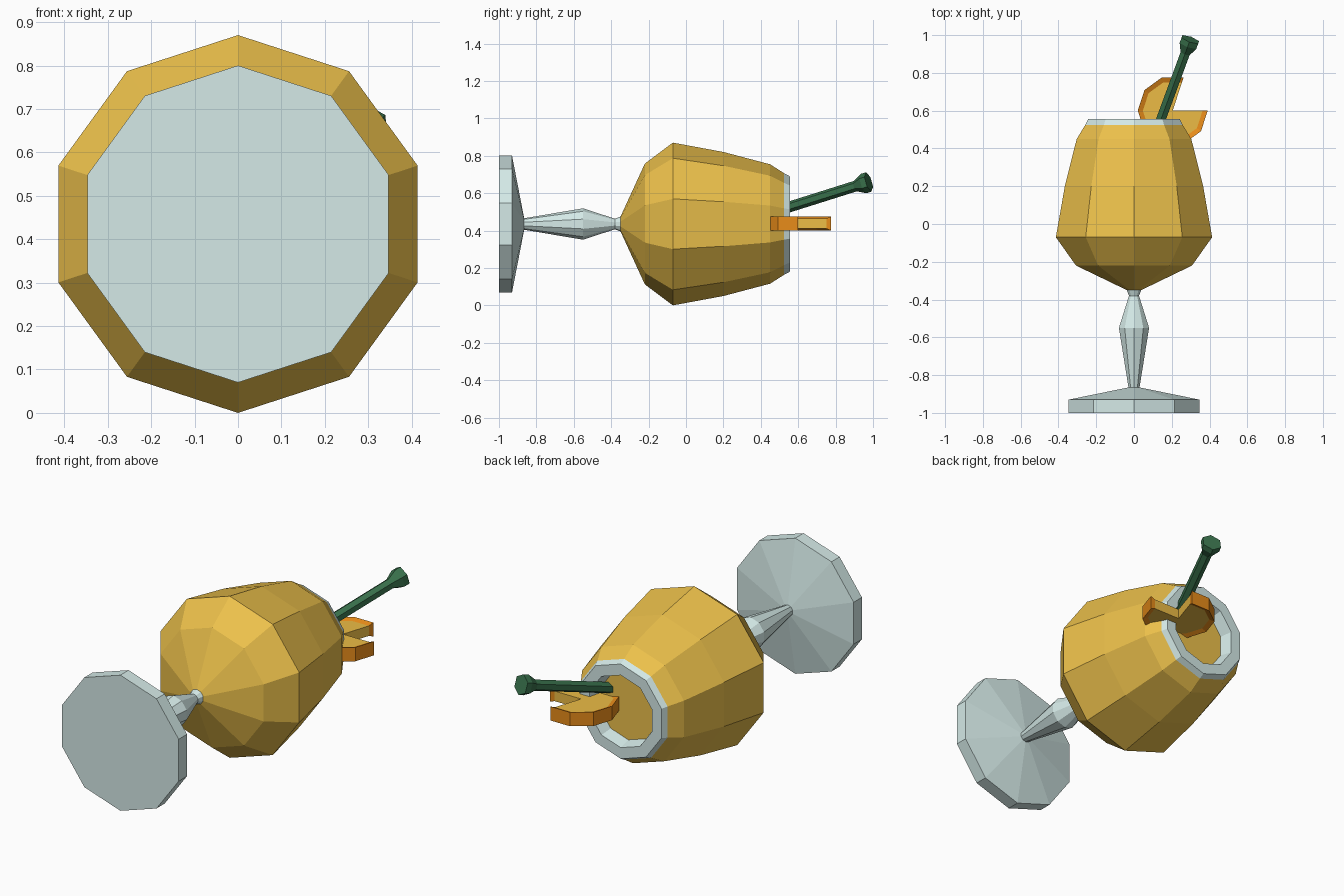
import bpy, bmesh
from math import sin, cos, radians
from mathutils import Vector

if "Cube" in bpy.data.objects:
    bpy.data.objects.remove(bpy.data.objects["Cube"])

AXIS_Z = 0.435  # height of the glass axis; the goblet lies along y


def material(name, rgb):
    m = bpy.data.materials.new(name)
    m.diffuse_color = (*rgb, 1)
    m.use_nodes = True
    m.node_tree.nodes["Principled BSDF"].inputs["Base Color"].default_value = m.diffuse_color
    return m


GLASS = material("pale_glass", (0.66, 0.82, 0.80))
DRINK = material("golden_drink", (0.84, 0.53, 0.07))
RIND = material("orange_rind", (0.80, 0.26, 0.01))
PULP = material("orange_pulp", (0.84, 0.50, 0.06))
GREEN = material("dark_green", (0.04, 0.16, 0.07))


def finish(name, bm, *mats):
    bmesh.ops.recalc_face_normals(bm, faces=bm.faces)
    me = bpy.data.meshes.new(name)
    bm.to_mesh(me)
    bm.free()
    for m in mats:
        me.materials.append(m)
    ob = bpy.data.objects.new(name, me)
    bpy.context.collection.objects.link(ob)
    return ob


def lathe(name, profile, mat, sides=10, origin=(0, 0, AXIS_Z), axis=(0, 1, 0), closed=False):
    """Faceted solid of (distance along axis, radius) rings, capped or closed into a torus."""
    axis = Vector(axis).normalized()
    up = (Vector((0, 0, 1)) - axis * axis.z).normalized()
    side = axis.cross(up)
    bm = bmesh.new()
    rings = []
    for d, r in profile:
        rings.append([bm.verts.new(Vector(origin) + axis * d
                      + up * r * cos(radians(360 * i / sides))
                      + side * r * sin(radians(360 * i / sides))) for i in range(sides)])
    pairs = list(zip(rings, rings[1:]))
    if closed:
        pairs.append((rings[-1], rings[0]))
    else:
        bm.faces.new(rings[0])
        bm.faces.new(rings[-1])
    for a, b in pairs:
        for i in range(sides):
            j = (i + 1) % sides
            bm.faces.new((a[i], a[j], b[j], b[i]))
    return finish(name, bm, mat)


# Foot and stem
lathe("foot", [(-1, 0.365), (-0.93, 0.365), (-0.865, 0.03)], GLASS)
lathe("stem", [(-0.87, 0.03), (-0.55, 0.084), (-0.38, 0.028), (-0.345, 0.042)], GLASS)

# Filled bowl, its glass rim, and the recessed drink surface
lathe("bowl", [(-0.35, 0.04), (-0.22, 0.323), (-0.07, 0.435), (0.2, 0.385),
               (0.45, 0.319), (0.525, 0.271), (0.525, 0.20), (0.49, 0.18)], DRINK)
lathe("rim", [(0.525, 0.271), (0.555, 0.255), (0.555, 0.195), (0.49, 0.178)],
      GLASS, closed=True)

# Orange slice: ten-sided wheel with two segments removed, pulp recessed in the rind
bm = bmesh.new()
cx, cy, cz = 0.205, 0.60, 0.4375
angles = [radians(72 + 36 * i) for i in range(9)]


def arc(r, z):
    return [bm.verts.new((cx + r * cos(a), cy + r * sin(a), cz + z)) for a in angles]


outer_low, outer_top = arc(0.185, -0.0375), arc(0.185, 0.0375)
inner_low, inner_top = arc(0.158, -0.027), arc(0.158, 0.027)
hub_low = bm.verts.new((cx, cy, cz - 0.027))
hub_top = bm.verts.new((cx, cy, cz + 0.027))
for i in range(8):
    for a, b in ((outer_low, outer_top), (outer_top, inner_top), (inner_low, outer_low)):
        bm.faces.new((a[i], a[i + 1], b[i + 1], b[i]))
    for ring, hub in ((inner_low, hub_low), (inner_top, hub_top)):
        bm.faces.new((ring[i], ring[i + 1], hub)).material_index = 1
for i in (0, 8):
    bm.faces.new((inner_low[i], inner_top[i], hub_top, hub_low)).material_index = 1
    bm.faces.new((outer_low[i], outer_top[i], inner_top[i], inner_low[i]))
finish("orange_slice", bm, RIND, PULP)

# Straw with a flared end, leaning out of the mouth
tip, base = Vector((0.298, 0.977, 0.66)), Vector((0.108, 0.46, 0.497))
length = (tip - base).length
lathe("straw", [(0, 0.029), (length - 0.08, 0.029), (length - 0.03, 0.054), (length, 0.054)],
      GREEN, sides=6, origin=base, axis=tip - base)
